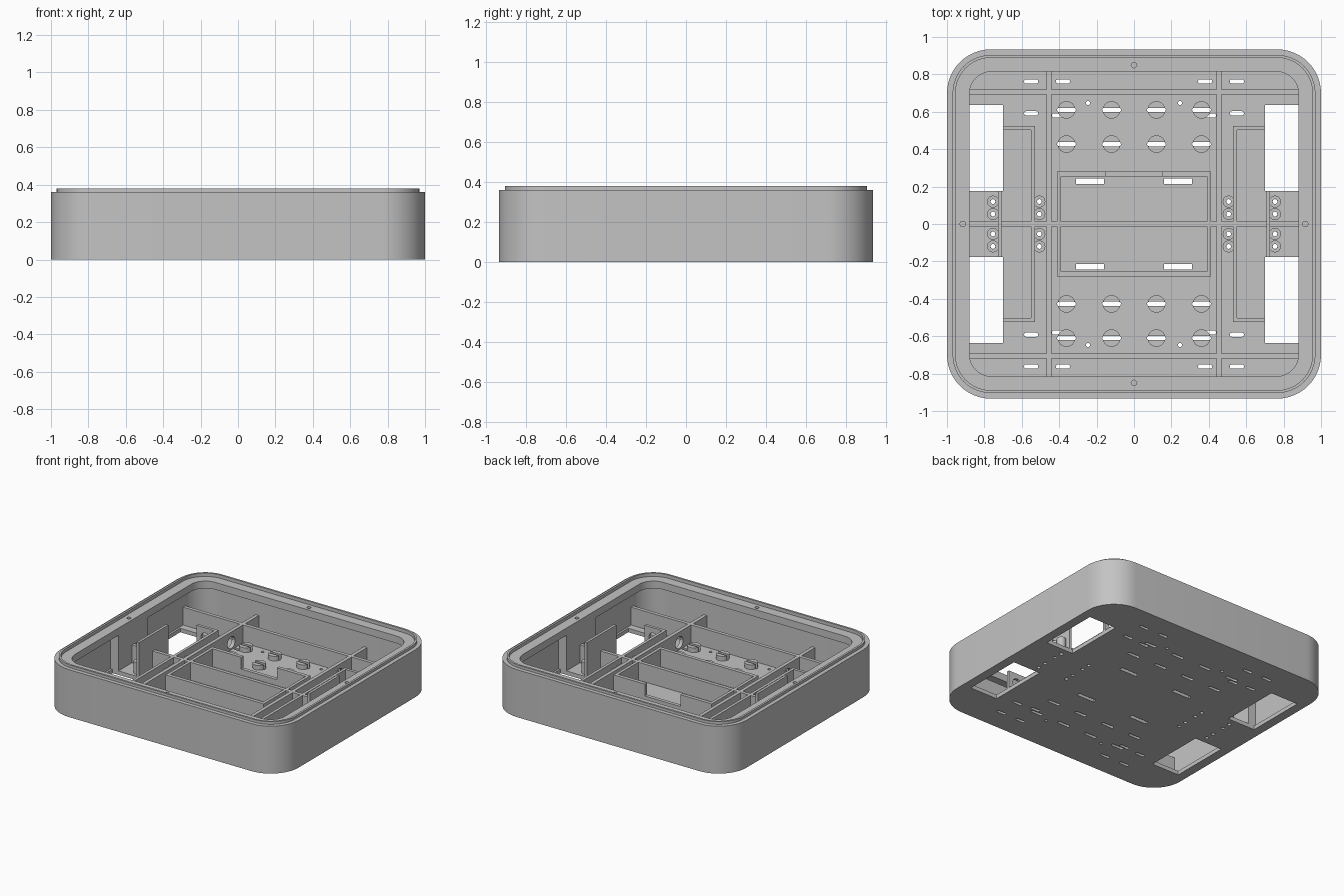
import bpy, bmesh
from math import sin, cos, pi, asin
from mathutils import Matrix

if "Cube" in bpy.data.objects:
    bpy.data.objects.remove(bpy.data.objects["Cube"])

grey = bpy.data.materials.new("matte grey")
grey.use_nodes = True
COLOUR = (0.55, 0.55, 0.55, 1)
grey.diffuse_color = COLOUR
for node in grey.node_tree.nodes:
    if node.type == 'BSDF_PRINCIPLED':
        node.inputs["Base Color"].default_value = COLOUR

FLOOR, RIB, FLANGE, RIM, TOP = 0.03, 0.165, 0.30, 0.36, 0.38
T = 0.0135


# ---- helpers ----
def finish(bm, name):
    bmesh.ops.recalc_face_normals(bm, faces=bm.faces)
    mesh = bpy.data.meshes.new(name)
    bm.to_mesh(mesh)
    bm.free()
    mesh.materials.append(grey)
    ob = bpy.data.objects.new(name, mesh)
    bpy.context.collection.objects.link(ob)
    return ob


def loft(bm, loops, ring=False):
    """Skin a stack of (outline, height); ring joins last to first."""
    rows = [[bm.verts.new((x, y, z)) for x, y in pts] for pts, z in loops]
    pairs = list(zip(rows, rows[1:]))
    if ring:
        pairs.append((rows[-1], rows[0]))
    else:
        bm.faces.new(rows[0])
        bm.faces.new(rows[-1])
    for a, b in pairs:
        for i in range(len(a)):
            j = (i + 1) % len(a)
            bm.faces.new((a[i], a[j], b[j], b[i]))
    return [v for row in rows for v in row]


def rounded(hx, hy, r, cx=0, cy=0, n=12):
    pts = []
    for k, (sx, sy) in enumerate(((1, 1), (-1, 1), (-1, -1), (1, -1))):
        for i in range(n + 1):
            a = (k + i / n) * pi / 2
            pts.append((cx + sx * (hx - r) + r * cos(a), cy + sy * (hy - r) + r * sin(a)))
    return pts


def circle(cx, cy, r, n=20):
    return [(cx + r * cos(2 * pi * i / n), cy + r * sin(2 * pi * i / n)) for i in range(n)]


def rect(x0, x1, y0, y1):
    return [(x0, y0), (x1, y0), (x1, y1), (x0, y1)]


def prisms(name, items):
    """items: (outline, z0, z1)"""
    bm = bmesh.new()
    for pts, z0, z1 in items:
        loft(bm, [(pts, z0), (pts, z1)])
    return finish(bm, name)


def block(name, x0, x1, y0, y1, z1=RIB):
    return prisms(name, [(rect(x0, x1, y0, y1), FLOOR - 0.005, z1)])


def cut(ob, cutter):
    cutter.hide_render = True
    mod = ob.modifiers.new("cut", 'BOOLEAN')
    mod.operation, mod.solver, mod.object = 'DIFFERENCE', 'EXACT', cutter
    deps = bpy.context.evaluated_depsgraph_get()
    mesh = bpy.data.meshes.new_from_object(ob.evaluated_get(deps))
    ob.modifiers.clear()
    ob.data = mesh
    bpy.data.objects.remove(cutter)


def smooth(ob):
    bpy.ops.object.select_all(action='DESELECT')
    ob.select_set(True)
    bpy.context.view_layer.objects.active = ob
    bpy.ops.object.shade_smooth_by_angle(angle=0.6)


# ---- shell: floor, outer wall, lip and inner flange ----
bm = bmesh.new()
outer, lip = rounded(1, 0.934, 0.235), rounded(0.97, 0.904, 0.205)
lip_in = rounded(0.955, 0.889, 0.19)
opening, cavity = rounded(0.88, 0.815, 0.12), rounded(0.945, 0.88, 0.18)
loft(bm, [(outer, 0), (outer, RIM), (lip, RIM), (lip, TOP), (lip_in, TOP), (lip_in, RIM - 0.005),
          (opening, RIM - 0.005), (opening, FLANGE), (cavity, FLANGE), (cavity, FLOOR)])
shell = finish(bm, "shell")

# ---- openings through floor and flange ----
holes = []
MOUNT_X = (-0.361, -0.12, 0.12, 0.361)
MOUNT_Y = (-0.61, -0.427, 0.427, 0.61)
POSTS = [(x, y) for x in (-0.754, -0.506, 0.506, 0.754) for y in (-0.12, -0.053, 0.053, 0.12)]


def through(pts):
    holes.append((pts, -0.05, FLOOR + 0.05))


for sx in (-1, 1):
    for sy in (-1, 1):
        through(rect(*sorted((sx * 0.70, sx * 0.93)), *sorted((sy * 0.176, sy * 0.636))))
        through(rect(*sorted((sx * 0.16, sx * 0.31)), *sorted((sy * 0.215, sy * 0.243))))
        through(circle(sx * 0.246, sy * 0.647, 0.011, 12))
        for x, y in ((0.38, 0.762), (0.55, 0.762), (0.55, 0.592), (0.40, 0.58)):
            through(rounded(0.038, 0.011, 0.0105, sx * x, sy * y, 4))
for x in MOUNT_X:
    for y in MOUNT_Y:
        through(rounded(0.05, 0.0115, 0.011, x, y, 4))
for x, y in POSTS:
    through(circle(x, y, 0.013, 12))
for x, y in ((0.915, 0), (-0.915, 0), (0, 0.85), (0, -0.85)):
    holes.append((circle(x, y, 0.015, 14), 0.27, 0.42))
cut(shell, prisms("hole_cutter", holes))
smooth(shell)

# ---- slotted cable mounts: two half-moons beside each slot ----
R = 0.047
a0 = asin(0.0115 / R)
moons = []
for x in MOUNT_X:
    for y in MOUNT_Y:
        for s in (-1, 1):
            arc = [a0 + (pi - 2 * a0) * i / 10 for i in range(11)]
            moons.append(([(x + R * cos(a), y + s * R * sin(a)) for a in arc],
                          FLOOR - 0.005, FLOOR + 0.035))
prisms("cable_mounts", moons)

# ---- screw posts ----
bm = bmesh.new()
for x, y in POSTS:
    o, i = circle(x, y, 0.032), circle(x, y, 0.013)
    loft(bm, [(o, FLOOR - 0.005), (o, 0.12), (i, 0.12), (i, FLOOR - 0.005)], ring=True)
smooth(finish(bm, "screw_posts"))

# ---- long ribs ----
block("middle_rib", -0.90, 0.90, -T, T)
for side, s in (("back", 1), ("front", -1)):
    block(side + "_rib", -0.95, 0.95, s * 0.705 - T, s * 0.705 + T)
for side, s in (("left", 1), ("right", -1)):
    rib = block(side + "_rib", s * 0.455 - T, s * 0.455 + T, -0.885, 0.885)
    bm = bmesh.new()
    for y in (-0.55, 0.55):
        c = circle(0, 0, 0.045)
        vs = loft(bm, [(c, -0.05), (c, 0.05)])
        bmesh.ops.transform(bm, verts=vs, matrix=Matrix.Translation((s * 0.455, y, 0.085))
                            @ Matrix.Rotation(pi / 2, 4, 'Y'))
    cut(rib, finish(bm, "rib_cutter"))

    # side bay: long wall with two arms reaching the window edge
    def span(a, b):
        return sorted((s * a, s * b))
    block(side + "_bay_wall", *span(0.53, 0.552), -0.525, 0.525)
    for end, e in (("back", 1), ("front", -1)):
        arm = block(side + "_bay_arm_" + end, *span(0.55, 0.70), *sorted((e * 0.503, e * 0.525)))
        bm = bmesh.new()
        c = circle(0, 0, 0.04)
        vs = loft(bm, [(c, -0.05), (c, 0.05)])
        bmesh.ops.transform(bm, verts=vs, matrix=Matrix.Translation((s * 0.625, e * 0.514, 0.085))
                            @ Matrix.Rotation(pi / 2, 4, 'X'))
        cut(arm, finish(bm, "arm_cutter"))
    # tall divider between the windows and the boss under the flange
    block(side + "_divider", *span(0.708, 0.728), -0.176, 0.176, 0.29)
    boss = block(side + "_flange_boss", *span(0.88, 0.95), -0.176, 0.176, FLANGE + 0.005)

# ---- centre tray with a notch in its back wall ----
for side, s in (("left", 1), ("right", -1)):
    block("tray_" + side, *sorted((s * 0.39, s * 0.412)), -0.28, 0.28)
    block("tray_back_" + side, *sorted((s * 0.15, s * 0.40)), 0.253, 0.28)
block("tray_back_notch", -0.15, 0.15, 0.253, 0.28, 0.075)
block("tray_front", -0.40, 0.40, -0.28, -0.253)
